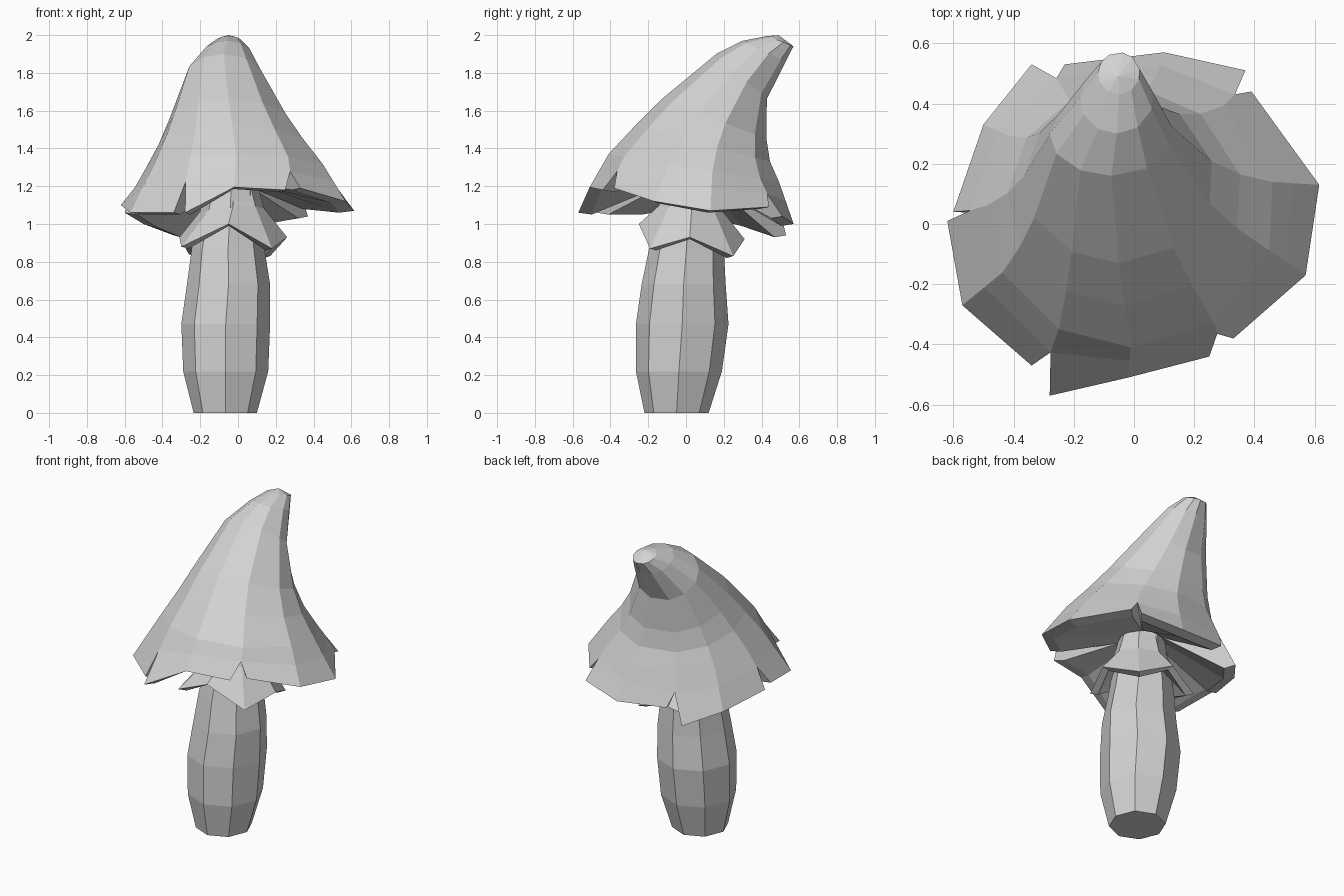
import bpy
import bmesh
from math import cos, sin, radians
from mathutils import Vector

default = bpy.data.objects.get("Cube")
if default:
    bpy.data.objects.remove(default, do_unlink=True)

COLOUR = (0.65, 0.65, 0.65, 1)
grey = bpy.data.materials.new("plain_grey")
grey.use_nodes = True
grey.diffuse_color = COLOUR
grey.node_tree.nodes["Principled BSDF"].inputs["Base Color"].default_value = COLOUR


def finish(name, bm):
    """Turn a bmesh into a flat-shaded object."""
    mesh = bpy.data.meshes.new(name)
    bm.to_mesh(mesh)
    bm.free()
    mesh.materials.append(grey)
    obj = bpy.data.objects.new(name, mesh)
    bpy.context.collection.objects.link(obj)


def ring(x0, x1, front, back, angles):
    """Tilted ellipse between two x limits and a front and back (y, z) point."""
    (y0, z0), (y1, z1) = front, back
    points = []
    for a in angles:
        c, s = cos(radians(a)), sin(radians(a))
        points.append(Vector(((x0 + x1) / 2 + (x1 - x0) / 2 * c,
                              (y0 + y1) / 2 + (y1 - y0) / 2 * s,
                              (z0 + z1) / 2 + (z1 - z0) / 2 * s)))
    return points


def inset(points, factor):
    """Move points sideways towards the stem, and a touch down."""
    axis = Vector((-0.04, 0.02, 0))
    return [Vector((axis.x + (x - axis.x) * factor, axis.y + (y - axis.y) * factor, z - 0.01))
            for x, y, z in points]


def add_verts(bm, points):
    return [bm.verts.new(p) for p in points]


def loft(bm, rows):
    for low, high in zip(rows, rows[1:]):
        for i in range(len(low)):
            j = (i + 1) % len(low)
            bm.faces.new((low[i], low[j], high[j], high[i]))


octagon = range(0, 360, 45)

# Stem: bulging eight-sided column
bm = bmesh.new()
stem_rings = [(0, -0.235, 0.10, -0.22, 0.12), (0.22, -0.29, 0.16, -0.265, 0.19),
              (0.47, -0.30, 0.17, -0.265, 0.225), (0.68, -0.27, 0.17, -0.235, 0.21),
              (0.87, -0.245, 0.14, -0.195, 0.20), (1.3, -0.15, 0.09, -0.1, 0.16)]
rows = [add_verts(bm, ring(x0, x1, (y0, z), (y1, z), octagon))
        for z, x0, x1, y0, y1 in stem_rings]
loft(bm, rows)
bm.faces.new(rows[0][::-1])
bm.faces.new(rows[-1])
finish("stem", bm)

# Skirt: collar with a zigzag hem and a closed underside
bm = bmesh.new()
hem = [(0.26, 0.02, 0.93), (0.17, 0.25, 0.83), (-0.04, 0.31, 0.92), (-0.26, 0.24, 0.84),
       (-0.31, 0.02, 0.93), (-0.30, -0.19, 0.88), (-0.05, -0.25, 1.0), (0.18, -0.19, 0.87)]
skirt_rings = [ring(-0.17, 0.1, (-0.12, 1.04), (0.16, 1.0), octagon),
               inset(hem, 0.85), hem,
               ring(-0.19, 0.14, (-0.14, 1.1), (0.2, 1.06), octagon),
               ring(-0.14, 0.09, (-0.09, 1.25), (0.15, 1.25), octagon)]
loft(bm, [add_verts(bm, r) for r in skirt_rings])
finish("skirt", bm)

# Cap: leaning cone whose brim is split into five panels
panels = [
    [(-0.28, -0.57, 1.06), (-0.02, -0.51, 1.195), (0.25, -0.44, 1.18)],
    [(0.33, -0.38, 1.19), (0.57, -0.17, 1.12), (0.615, 0.13, 1.07), (0.39, 0.44, 1.09)],
    [(0.37, 0.51, 1.04), (0.10, 0.57, 1.0), (-0.23, 0.53, 1.03)],
    [(-0.34, 0.53, 0.94), (-0.50, 0.33, 1.0), (-0.60, 0.04, 1.06)],
    [(-0.62, 0.01, 1.1), (-0.57, -0.27, 1.06), (-0.34, -0.47, 1.06)],
]
columns = [240, 270, 305, 343, 12, 50, 80, 118, 147, 178, 207]
count = len(columns)
cap_rings = [(-0.49, 0.47, (-0.41, 1.37), (0.50, 1.22)),
             (-0.42, 0.36, (-0.27, 1.52), (0.45, 1.33)),
             (-0.365, 0.265, (-0.13, 1.66), (0.43, 1.45)),
             (-0.28, 0.13, (0.16, 1.90), (0.43, 1.66)),
             (-0.18, 0.065, (0.30, 1.97), (0.53, 1.86)),
             (-0.12, 0.02, (0.43, 1.995), (0.57, 1.94))]
bm = bmesh.new()
points = [ring(*r, columns) for r in cap_rings]

# Row where neighbouring panels meet, part of the way down to the brim
hanging = [[] for _ in columns]
start = 0
for panel in panels:
    for k, p in enumerate(panel):
        hanging[(start + k) % count].append(Vector(p))
    start += len(panel) - 1
meeting = [up.lerp(sum(h, Vector()) / len(h), 0.45) for up, h in zip(points[0], hanging)]

rows = [add_verts(bm, row) for row in [meeting] + points]
loft(bm, rows)
hub = add_verts(bm, ring(-0.16, 0.1, (-0.11, 1.22), (0.17, 1.2), columns))

# Brim panels: outer face, rim band, underside and the walls of the notches
start = 0
for panel in panels:
    last = len(panel) - 1
    index = [(start + k) % count for k in range(last + 1)]
    up = [rows[0][i] for i in index]
    core = [hub[i] for i in index]
    brim = add_verts(bm, panel)
    lip = add_verts(bm, inset(panel, 0.88))
    for k in range(last):
        for low, high in ((brim, up), (lip, brim), (core, lip)):
            bm.faces.new((low[k], low[k + 1], high[k + 1], high[k]))
    bm.faces.new((brim[0], up[0], core[0], lip[0]))
    bm.faces.new((up[last], brim[last], lip[last], core[last]))
    start += last

# Rounded tip
tip = bm.verts.new((-0.05, 0.49, 2.0))
for i in range(count):
    bm.faces.new((rows[-1][i], rows[-1][(i + 1) % count], tip))
finish("cap", bm)
